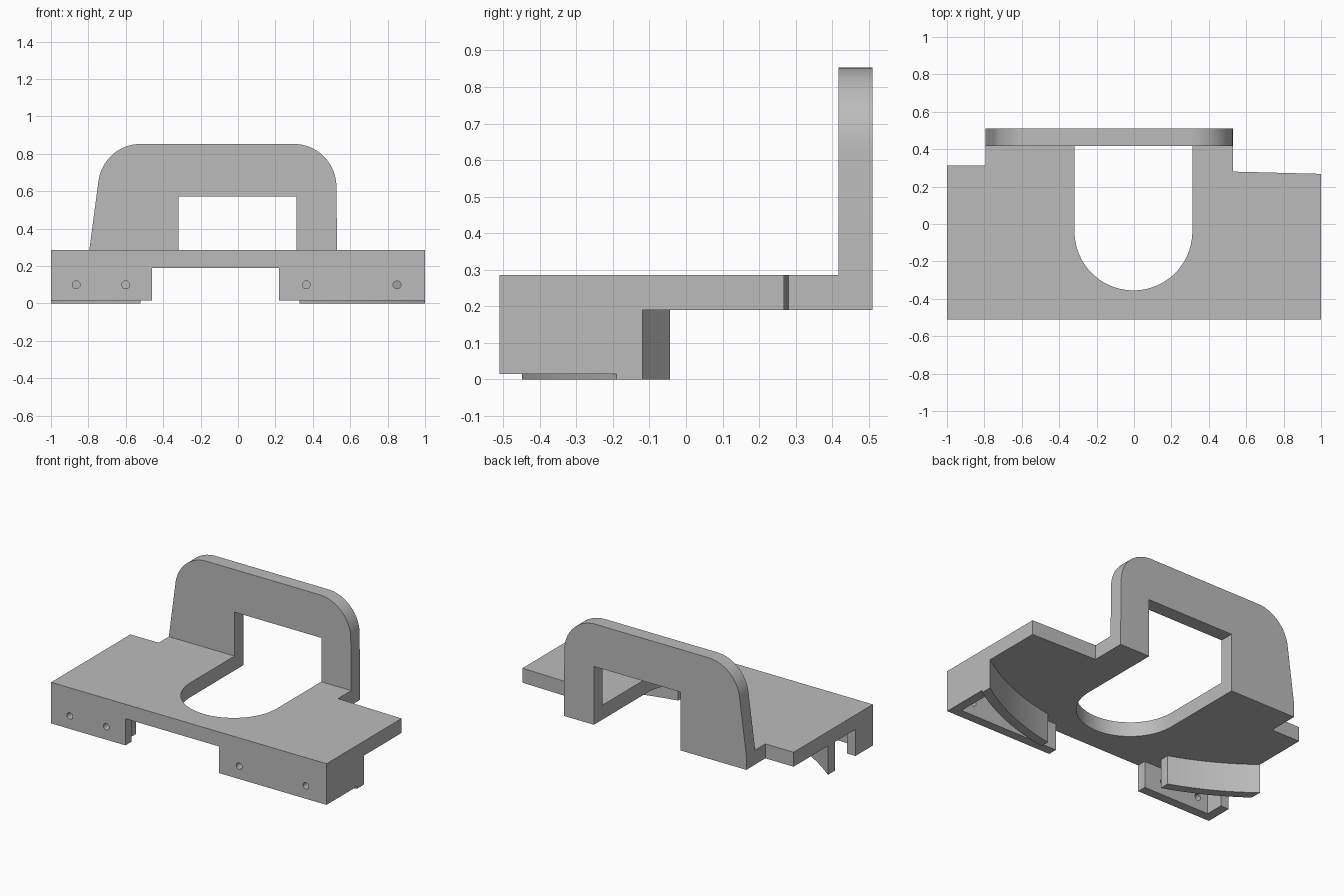
import bpy
import bmesh
from math import cos, sin, pi, sqrt, radians

cube = bpy.data.objects.get("Cube")
if cube:
    bpy.data.objects.remove(cube, do_unlink=True)

grey = bpy.data.materials.new("plain grey")
grey.use_nodes = True
COLOUR = (0.5, 0.5, 0.5, 1)
grey.diffuse_color = COLOUR
grey.node_tree.nodes["Principled BSDF"].inputs["Base Color"].default_value = COLOUR


def arc(cx, cy, r, start, end, steps=20):
    """Points on a circle between two angles in degrees."""
    angles = [radians(start + (end - start) * i / steps) for i in range(steps + 1)]
    return [(cx + r * cos(a), cy + r * sin(a)) for a in angles]


def prism(name, outline, low, high, axis="z"):
    """Extrude an outline along z (plan outline) or y (front outline)."""
    def place(p, h):
        return (p[0], p[1], h) if axis == "z" else (p[0], h, p[1])
    bm = bmesh.new()
    face = bm.faces.new([bm.verts.new(place(p, low)) for p in outline])
    moved = bmesh.ops.extrude_face_region(bm, geom=[face])["geom"]
    shift = place((0, 0), high - low)
    bmesh.ops.translate(bm, vec=shift, verts=[g for g in moved if isinstance(g, bmesh.types.BMVert)])
    bmesh.ops.recalc_face_normals(bm, faces=bm.faces)
    mesh = bpy.data.meshes.new(name)
    bm.to_mesh(mesh)
    bm.free()
    mesh.materials.append(grey)
    obj = bpy.data.objects.new(name, mesh)
    bpy.context.collection.objects.link(obj)
    return obj


def smooth(obj):
    bpy.ops.object.select_all(action="DESELECT")
    obj.select_set(True)
    bpy.context.view_layer.objects.active = obj
    bpy.ops.object.shade_smooth_by_angle(angle=radians(30))


def box(name, x0, x1, y0, y1, z0, z1):
    return prism(name, [(x0, y0), (x1, y0), (x1, y1), (x0, y1)], z0, z1)


FRONT, BACK = -0.51, 0.51
UNDER, TOP = 0.19, 0.285
FOOT = 0.015
WALL = 0.06

# Base plate with a round-ended slot open at the back
slot = [(0.312, BACK)] + arc(-0.003, -0.04, 0.315, 0, -180, 40) + [(-0.318, BACK)]
plate = prism("base_plate",
              [(-1, FRONT), (1, FRONT), (1, 0.268), (0.53, 0.28), (0.53, BACK)]
              + slot + [(-0.795, BACK), (-0.795, 0.312), (-1, 0.312)], UNDER, TOP)
smooth(plate)

# Upright handle with rounded shoulders
handle = prism("upright_handle",
               [(-0.318, TOP), (-0.795, TOP)]
               + arc(-0.52, 0.625, 0.228, 173, 90)
               + arc(0.298, 0.625, 0.228, 90, 0)
               + [(0.53, TOP), (0.312, TOP), (0.312, 0.573), (-0.318, 0.573)],
               0.418, BACK, axis="y")
smooth(handle)


# Front walls with drilled screw holes
def front_wall(name, x0, x1, hole_xs):
    wall = box(name, x0, x1, FRONT, FRONT + WALL, FOOT, UNDER)
    for x in hole_xs:
        drill = prism("drill", arc(x, 0.1, 0.021, 0, 345, 23), FRONT - 0.05, FRONT + WALL + 0.02, axis="y")
        drill.hide_render = True
        cut = wall.modifiers.new("hole", "BOOLEAN")
        cut.operation = "DIFFERENCE"
        cut.solver = "EXACT"
        cut.object = drill
        bpy.context.view_layer.objects.active = wall
        bpy.ops.object.modifier_apply(modifier=cut.name)
        bpy.data.objects.remove(drill, do_unlink=True)
    smooth(wall)


front_wall("right_front_wall", -1, -0.46, (-0.865, -0.6))
front_wall("left_front_wall", 0.22, 1, (0.365, 0.85))

# Side walls behind the front walls
box("right_side_wall", -1, -1 + WALL, FRONT + WALL, -0.33, FOOT, UNDER)
box("left_side_wall", 1 - WALL, 1, FRONT + WALL, -0.18, FOOT, UNDER)


# Curved ribs lying on one large shared circle
def rib(name, x0, x1, steps=24):
    cx, cy, inner, outer = 0.051, 1.269, 1.682, 1.741
    xs = [x0 + (x1 - x0) * i / steps for i in range(steps + 1)]

    def edge(r):
        return [(x, cy - sqrt(r * r - (x - cx) ** 2)) for x in xs]
    smooth(prism(name, edge(outer) + edge(inner)[::-1], 0, UNDER))


rib("right_curved_rib", -1, -0.52)
rib("left_curved_rib", 0.33, 1)
